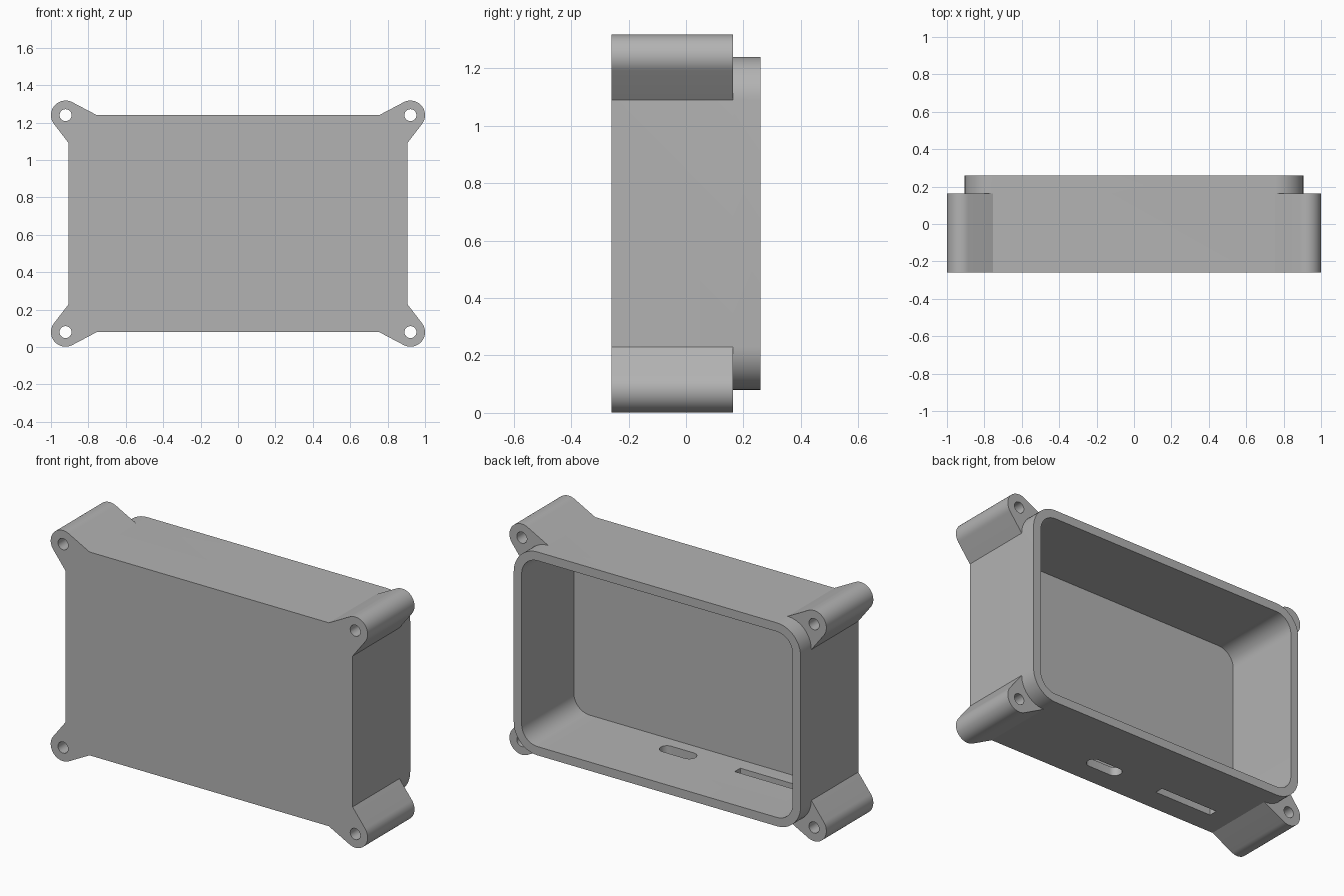
import bpy, bmesh
from math import pi, cos, sin, atan2, acos, hypot
from mathutils import Matrix, Vector

cube = bpy.data.objects.get("Cube")
if cube:
    bpy.data.objects.remove(cube, do_unlink=True)

# Main dimensions
MID = 0.66                      # height of the case centre
HALF_X, HALF_Z = 0.905, 0.58    # outer half sizes
FRONT, BACK, EAR_BACK = -0.26, 0.26, 0.163
WALL, CORNER = 0.05, 0.15
EAR_X, EAR_Z, EAR_R, HOLE_R = 0.922, 0.58, 0.078, 0.032

grey = bpy.data.materials.new("plain grey")
grey.use_nodes = True
colour = (0.45, 0.45, 0.45, 1)
grey.diffuse_color = colour
grey.node_tree.nodes["Principled BSDF"].inputs["Base Color"].default_value = colour


def arc(cx, cy, r, start, end, steps):
    return [(cx + r * cos(start + (end - start) * i / steps),
             cy + r * sin(start + (end - start) * i / steps)) for i in range(steps + 1)]


def rounded_rect(hx, hy, r, steps=12):
    points = []
    for k, (sx, sy) in enumerate([(1, 1), (-1, 1), (-1, -1), (1, -1)]):
        points += arc(sx * (hx - r), sy * (hy - r), r, k * pi / 2, (k + 1) * pi / 2, steps)
    return points


def prism(name, outline, low, high, matrix):
    """Extrude a 2D outline along its local z from low to high."""
    bm = bmesh.new()
    face = bm.faces.new([bm.verts.new((u, v, low)) for u, v in outline])
    bmesh.ops.remove_doubles(bm, verts=bm.verts, dist=1e-5)
    result = bmesh.ops.extrude_face_region(bm, geom=list(bm.faces))
    top = [g for g in result["geom"] if isinstance(g, bmesh.types.BMVert)]
    bmesh.ops.translate(bm, verts=top, vec=(0, 0, high - low))
    bmesh.ops.transform(bm, matrix=matrix, verts=bm.verts)
    bmesh.ops.recalc_face_normals(bm, faces=bm.faces)
    mesh = bpy.data.meshes.new(name)
    bm.to_mesh(mesh)
    bm.free()
    mesh.materials.append(grey)
    obj = bpy.data.objects.new(name, mesh)
    bpy.context.collection.objects.link(obj)
    return obj


def combine(target, tool, operation):
    bpy.context.view_layer.objects.active = target
    mod = target.modifiers.new(operation, "BOOLEAN")
    mod.object, mod.operation, mod.solver = tool, operation, "EXACT"
    bpy.ops.object.modifier_apply(modifier=mod.name)
    bpy.data.objects.remove(tool, do_unlink=True)


# Local u, v, depth become x, z, y for the case; x, y, z for the slots
CASE = Matrix(((1, 0, 0, 0), (0, 0, 1, 0), (0, 1, 0, MID), (0, 0, 0, 1)))
FLAT = Matrix.Identity(4)


def tangent_angle(px, pz, side):
    """Angle on the ear circle where a line from the point touches it."""
    dx, dz = px - EAR_X, pz - EAR_Z
    return atan2(dz, dx) + side * acos(EAR_R / hypot(dx, dz))


# Flanged outline: a corner ear with straight gussets, repeated by mirroring
side_point = (HALF_X, HALF_Z - CORNER)
top_point = (HALF_X - CORNER, HALF_Z)
start = tangent_angle(*side_point, 1)
end = tangent_angle(*top_point, -1)
while end < start:
    end += 2 * pi
ear = [side_point] + arc(EAR_X, EAR_Z, EAR_R, start, end, 24) + [top_point]
flange = []
for sx, sz in [(1, 1), (-1, 1), (-1, -1), (1, -1)]:
    corner = [(sx * u, sz * v) for u, v in ear]
    flange += corner if sx * sz > 0 else corner[::-1]

# Case body, joined with the four mounting ears
case = prism("enclosure", rounded_rect(HALF_X, HALF_Z, CORNER), FRONT, BACK, CASE)
combine(case, prism("mounting_ears", flange, FRONT, EAR_BACK, CASE), "UNION")

# Open cavity at the back
cavity = rounded_rect(HALF_X - WALL, HALF_Z - WALL, CORNER - WALL)
combine(case, prism("cavity", cavity, FRONT + WALL, BACK + 0.1, CASE), "DIFFERENCE")

# Screw holes through the ears
for sx in (-1, 1):
    for sz in (-1, 1):
        hole = arc(sx * EAR_X, sz * EAR_Z, HOLE_R, 0, 2 * pi, 24)[:-1]
        combine(case, prism("screw_hole", hole, FRONT - 0.1, BACK, CASE), "DIFFERENCE")

# Port openings through the bottom wall
for name, x, hx, hy, r in [("round_port", 0.12, 0.11, 0.04, 0.0399),
                           ("card_slot", -0.44, 0.185, 0.025, 0.001)]:
    place = Matrix.Translation(Vector((x, -0.1, 0)))
    combine(case, prism(name, rounded_rect(hx, hy, r, 8), 0.02, 0.2, place), "DIFFERENCE")

# Smooth the curved walls, keep the edges crisp
bpy.ops.object.select_all(action="DESELECT")
case.select_set(True)
bpy.context.view_layer.objects.active = case
bpy.ops.object.shade_smooth_by_angle(angle=pi / 7)
